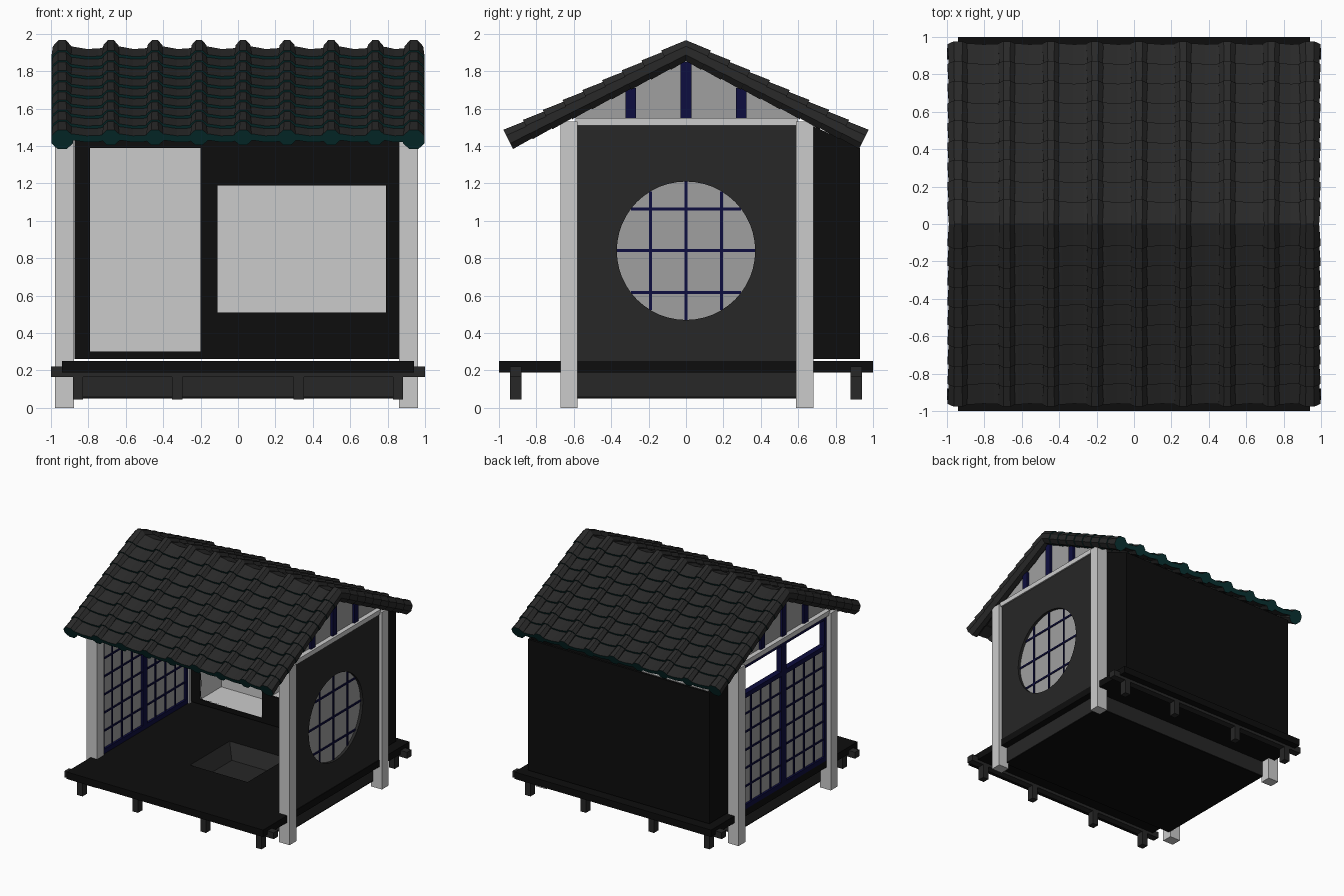
import bpy, bmesh
from math import sin, cos, tan, atan, pi
from mathutils import Vector

if "Cube" in bpy.data.objects:
    bpy.data.objects.remove(bpy.data.objects["Cube"])


def mat(name, r, g, b):
    m = bpy.data.materials.new(name)
    m.diffuse_color = (r, g, b, 1)
    m.use_nodes = True
    m.node_tree.nodes["Principled BSDF"].inputs["Base Color"].default_value = m.diffuse_color
    return m


BLACK = mat("black", .004, .004, .004)
DARK = mat("dark_wood", .02, .02, .02)
TILE = mat("tile", .022, .022, .022)
TEAL = mat("teal", .003, .035, .035)
NAVY = mat("navy", .004, .004, .05)
PAPER = mat("paper", .35, .35, .35)
LIGHT = mat("light_wood", .62, .62, .62)


def finish(name, bm, *mats, normals=True):
    if normals:
        bmesh.ops.recalc_face_normals(bm, faces=bm.faces[:])
    me = bpy.data.meshes.new(name)
    bm.to_mesh(me)
    bm.free()
    ob = bpy.data.objects.new(name, me)
    bpy.context.collection.objects.link(ob)
    for m in mats:
        me.materials.append(m)
    return ob


def add_box(bm, x0, x1, y0, y1, z0, z1):
    vs = bmesh.ops.create_cube(bm, size=1)["verts"]
    for v in vs:
        v.co = ((x0 + x1) / 2 + v.co.x * (x1 - x0),
                (y0 + y1) / 2 + v.co.y * (y1 - y0),
                (z0 + z1) / 2 + v.co.z * (z1 - z0))


def boxes(name, m, *dims):
    bm = bmesh.new()
    for d in dims:
        add_box(bm, *d)
    return finish(name, bm, m)


def rect(a0, a1, b0, b1):
    return [(a0, b0), (a1, b0), (a1, b1), (a0, b1)]


def plate(name, m, loops, place, push):
    """Flat plate from an outline and hole loops, extruded by push."""
    bm = bmesh.new()
    edges = []
    for loop in loops:
        vs = [bm.verts.new(place(a, b)) for a, b in loop]
        edges += [bm.edges.new((vs[i - 1], vs[i])) for i in range(len(vs))]
    bmesh.ops.triangle_fill(bm, edges=edges, use_beauty=True)
    res = bmesh.ops.extrude_face_region(bm, geom=bm.faces[:], use_keep_orig=True)
    new = [g for g in res["geom"] if isinstance(g, bmesh.types.BMVert)]
    bmesh.ops.translate(bm, verts=new, vec=Vector(push))
    return finish(name, bm, m)


# Floor, base and sunken hearth
HX0, HX1, HY0, HY1 = -.22, .33, -.34, .2
hearth = rect(HX0, HX1, HY0, HY1)
plate("floor", BLACK, [rect(-.94, .94, -1, 1), hearth], lambda a, b: (a, b, .19), (0, 0, .06))
plate("base", DARK, [rect(-.88, .88, -.6, .6), hearth], lambda a, b: (a, b, .06), (0, 0, .13))
boxes("base_bottom", BLACK, (-.88, .88, -.6, .6, .05, .06))
bm = bmesh.new()
rings = [[bm.verts.new((x, y, z)) for x, y in rect(HX0 + i, HX1 - i, HY0 + i, HY1 - i)]
         for i, z in ((0, .25), (.07, .13))]
for k in range(4):
    bm.faces.new((rings[0][k], rings[0][k - 1], rings[1][k - 1], rings[1][k]))
bm.faces.new(rings[1])
finish("hearth", bm, DARK)

# Deck beams and legs, front and back
for side, s in (("front", -1), ("back", 1)):
    ya, yb = sorted((s * .88, s * .94))
    boxes(side + "_deck_beam", DARK, (-1, 1, ya, yb, .165, .22))
    boxes(side + "_deck_legs", DARK,
          *[(x - .027, x + .027, ya, yb, .045, .165) for x in (-.855, -.325, .325, .855)])

# Corner posts and side beams
CX = -.008
boxes("posts", LIGHT, *[(CX + sx * .92 - .051, CX + sx * .92 + .051, y - .046, y + .046, 0, 1.53)
                        for sx in (-1, 1) for y in (-.625, .635)])
boxes("side_beams", LIGHT, *[(CX + s * .915 - .04, CX + s * .915 + .04, -.59, .6, 1.51, 1.55)
                             for s in (-1, 1)])

# Right wall with round lattice window
WX, WZ, R = .905, .84, .37
circle = [(R * cos(2 * pi * i / 48), WZ + R * sin(2 * pi * i / 48)) for i in range(48)]
plate("right_wall", DARK, [rect(-.585, .595, .25, 1.51), circle],
      lambda a, b: (WX - .03, a, b), (.06, 0, 0))
plate("round_window_paper", PAPER, [circle], lambda a, b: (WX - .006, a, b), (.012, 0, 0))
bars = []
for o in (-.19, 0, .19):
    h = (R * R - o * o) ** .5
    bars.append((WX - .013, WX + .013, o - .008, o + .008, WZ - h, WZ + h))
for o in (-.223, 0, .223):
    h = (R * R - o * o) ** .5
    bars.append((WX - .013, WX + .013, -h, h, WZ + o - .008, WZ + o + .008))
boxes("round_window_lattice", NAVY, *bars)

# Left wall: two paper doors with open transoms above
LX = -.915
frame = [(LX - .025, LX + .025, -.585, .595, z - .02, z + .02) for z in (.27, 1.23, 1.49)]
frame += [(LX - .025, LX + .025, y - w, y + w, .25, 1.51)
          for y, w in ((-.57, .018), (.005, .032), (.58, .018))]
boxes("door_frame", NAVY, *frame)
paper, lattice = [], []
for y0, y1 in ((-.56, -.02), (.03, .57)):
    paper.append((LX - .006, LX + .006, y0, y1, .28, 1.22))
    for i in range(1, 4):
        y = y0 + (y1 - y0) * i / 4
        lattice.append((LX - .014, LX + .014, y - .007, y + .007, .28, 1.22))
    for i in range(1, 6):
        z = .28 + .94 * i / 6
        lattice.append((LX - .014, LX + .014, y0, y1, z - .007, z + .007))
boxes("door_paper", PAPER, *paper)
boxes("door_lattice", NAVY, *lattice)

# Gables
for side, s in (("left", -1), ("right", 1)):
    gx = CX + s * .905
    plate(side + "_gable_paper", PAPER, [[(-.62, 1.55), (.62, 1.55), (0, 1.865)]],
          lambda a, b: (gx - .01, a, b), (.02, 0, 0))
    boxes(side + "_gable_bars", NAVY,
          *[(gx - .03, gx + .03, y - .029, y + .029, 1.54, t)
            for y, t in ((-.295, 1.71), (0, 1.85), (.295, 1.71))])

# Back alcove: front frame with two openings, lined recesses, outer shell
X0, X1, YF = -.875, .86, .61
openings = [(-.79, -.2, .3, 1.39), (-.11, .79, .51, 1.19)]
plate("alcove_frame", BLACK, [rect(X0, X1, .26, 1.52)] + [rect(*o) for o in openings],
      lambda a, b: (a, YF, b), (0, .02, 0))
shell = [(YF + .02, .26), (.93, .26), (.93, 1.39), (YF + .02, 1.53)]
for nm, x in (("left", X0), ("right", X1 - .02)):
    plate("alcove_%s_side" % nm, BLACK, [shell], lambda a, b: (x, a, b), (.02, 0, 0))
boxes("alcove_back", BLACK, (X0, X1, .91, .93, .26, 1.39), (X0, X1, YF + .02, .93, .26, .275))
for i, (a, b, c, d) in enumerate(openings):
    bm = bmesh.new()
    fr, bk = [[bm.verts.new((x, y, z)) for x, z in rect(a, b, c, d)] for y in (YF + .004, .9)]
    for k in range(4):
        bm.faces.new((fr[k], fr[k - 1], bk[k - 1], bk[k]))
    bm.faces.new(bk)
    finish("alcove_recess_%d" % (i + 1), bm, LIGHT)

# Tiled roof: nine overlapping rows per slope, octagonal ribs over a wavy sheet
TH, ZR, ROWS = atan(.502), 1.91, 9
STEP = .95 / cos(TH) / ROWS
RIBS = [-.68 + .2357 * i for i in range(7)]
EDGES = [-.94, .94]
stops = [EDGES[0]] + RIBS + [EDGES[1]]
sheet = []
for a, b in zip(stops, stops[1:]):
    sheet += [(a + (b - a) * t, h) for t, h in ((0, .012), (.25, .006), (.5, -.004), (.75, -.002))]
sheet.append((EDGES[1], .012))


def sweep(bm, side, row, top, low):
    """One tile: section (x, n) at its upper and lower end; lower cap is teal."""
    ends = []
    for sec, u0 in ((top, row * STEP), (low, (row + 1) * STEP)):
        vs = []
        for x, n in sec:
            u = -n * tan(TH) if u0 == 0 else u0
            vs.append(bm.verts.new((x, side * (u * cos(TH) + n * sin(TH)),
                                    ZR - u * sin(TH) + n * cos(TH))))
        ends.append(vs)
    n = len(top)
    for k in range(n):
        bm.faces.new((ends[0][k], ends[0][k - 1], ends[1][k - 1], ends[1][k]))
    if n > 8:   # sheet caps as a strip of quads
        for vs, m in ((ends[0], 0), (ends[1], 1)):
            for k in range(n // 2 - 1):
                bm.faces.new((vs[k], vs[k + 1], vs[n - 2 - k], vs[n - 1 - k])).material_index = m
    else:
        bm.faces.new(ends[0])
        bm.faces.new(ends[1]).material_index = 1


def octagon(x, r, n):
    return [(x + r * cos(pi / 8 + k * pi / 4), n + r * sin(pi / 8 + k * pi / 4)) for k in range(8)]


def band(up, down):
    return [(x, h + up) for x, h in sheet] + [(x, h + down) for x, h in reversed(sheet)]


for name, side in (("front_roof", -1), ("back_roof", 1)):
    sheets, ribs, edge = bmesh.new(), bmesh.new(), bmesh.new()
    for row in range(ROWS):
        sweep(sheets, side, row, band(.012, -.022), band(.028, -.01))
        for x in RIBS:
            sweep(ribs, side, row, octagon(x, .043, .01), octagon(x, .05, .014))
        for x in EDGES:
            sweep(edge, side, row, octagon(x, .054, 0), octagon(x, .062, .002))
    finish(name + "_tiles", sheets, TILE, TEAL)
    finish(name + "_ribs", ribs, TILE, TEAL)
    finish(name + "_edge_ribs", edge, TILE, TEAL)
